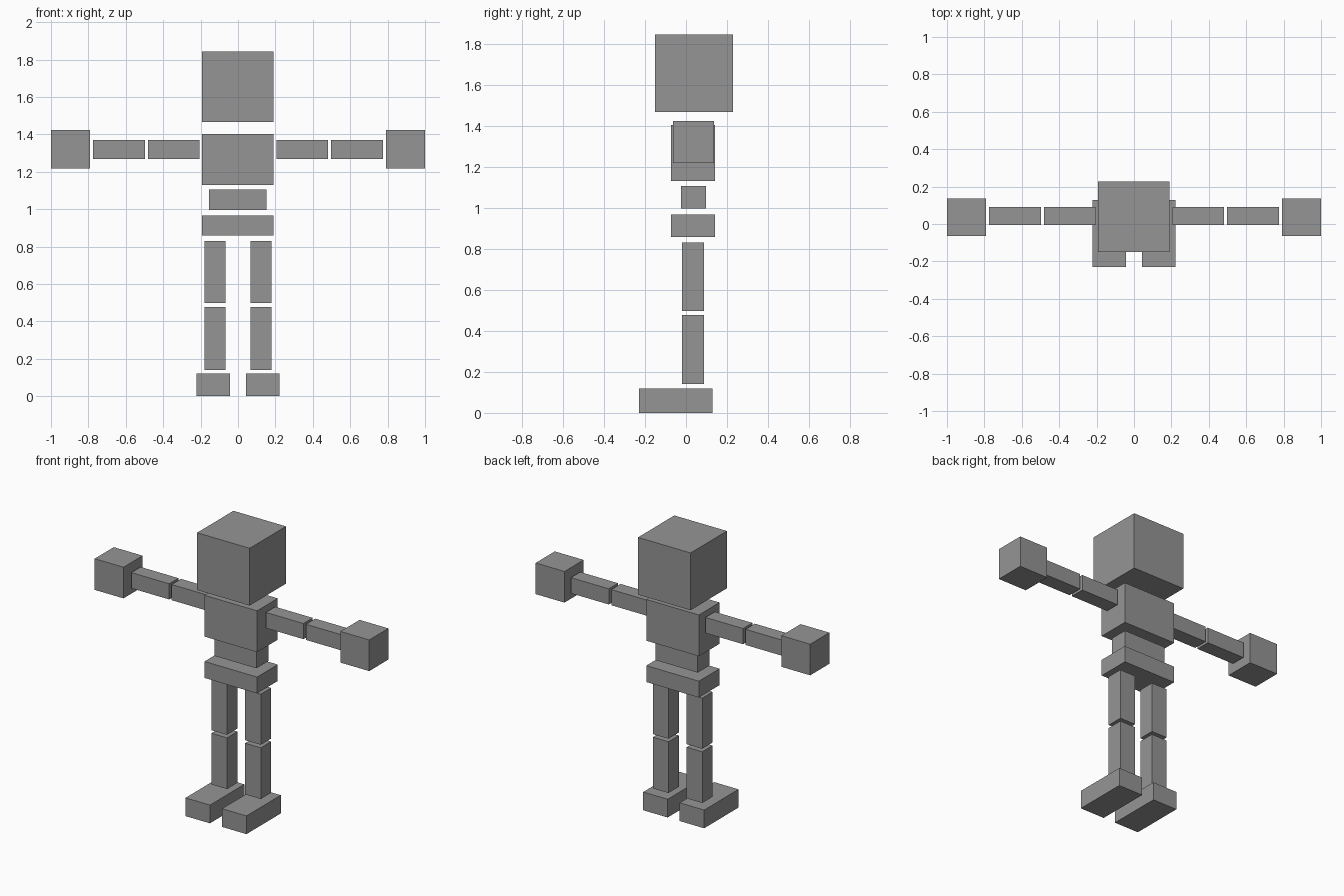
import bpy
import bmesh

if "Cube" in bpy.data.objects:
    bpy.data.objects.remove(bpy.data.objects["Cube"])

grey = bpy.data.materials.new("mid_grey")
grey.diffuse_color = (0.3, 0.3, 0.3, 1.0)
grey.use_nodes = True
grey.node_tree.nodes["Principled BSDF"].inputs["Base Color"].default_value = grey.diffuse_color


def box(name, x, y, z):
    """Box spanning the (min, max) ranges on each axis."""
    bm = bmesh.new()
    bmesh.ops.create_cube(bm, size=1.0)
    for v in bm.verts:
        for i, (lo, hi) in enumerate((x, y, z)):
            v.co[i] = lo if v.co[i] < 0 else hi
    mesh = bpy.data.meshes.new(name)
    bm.to_mesh(mesh)
    bm.free()
    mesh.materials.append(grey)
    obj = bpy.data.objects.new(name, mesh)
    bpy.context.collection.objects.link(obj)
    return obj


def pair(name, x, y, z):
    """Matching boxes on the left and right."""
    box("right_" + name, x, y, z)
    box("left_" + name, (-x[1], -x[0]), y, z)


# Head and trunk
trunk_x, trunk_y = (-0.193, 0.19), (-0.073, 0.142)
box("head", trunk_x, (-0.15, 0.228), (1.466, 1.843))
box("chest", trunk_x, trunk_y, (1.13, 1.402))
box("abdomen", (-0.154, 0.152), (-0.025, 0.098), (0.995, 1.106))
box("pelvis", trunk_x, trunk_y, (0.858, 0.966))

# Arms and hands
arm_y, arm_z = (-0.005, 0.092), (1.267, 1.37)
pair("upper_arm", (0.206, 0.48), arm_y, arm_z)
pair("forearm", (0.498, 0.774), arm_y, arm_z)
pair("hand", (0.79, 1.0), (-0.063, 0.136), (1.218, 1.423))

# Legs and feet
leg_x, leg_y = (0.066, 0.18), (-0.02, 0.088)
pair("thigh", leg_x, leg_y, (0.497, 0.83))
pair("shin", leg_x, leg_y, (0.14, 0.477))
pair("foot", (0.044, 0.222), (-0.229, 0.128), (0.0, 0.12))
